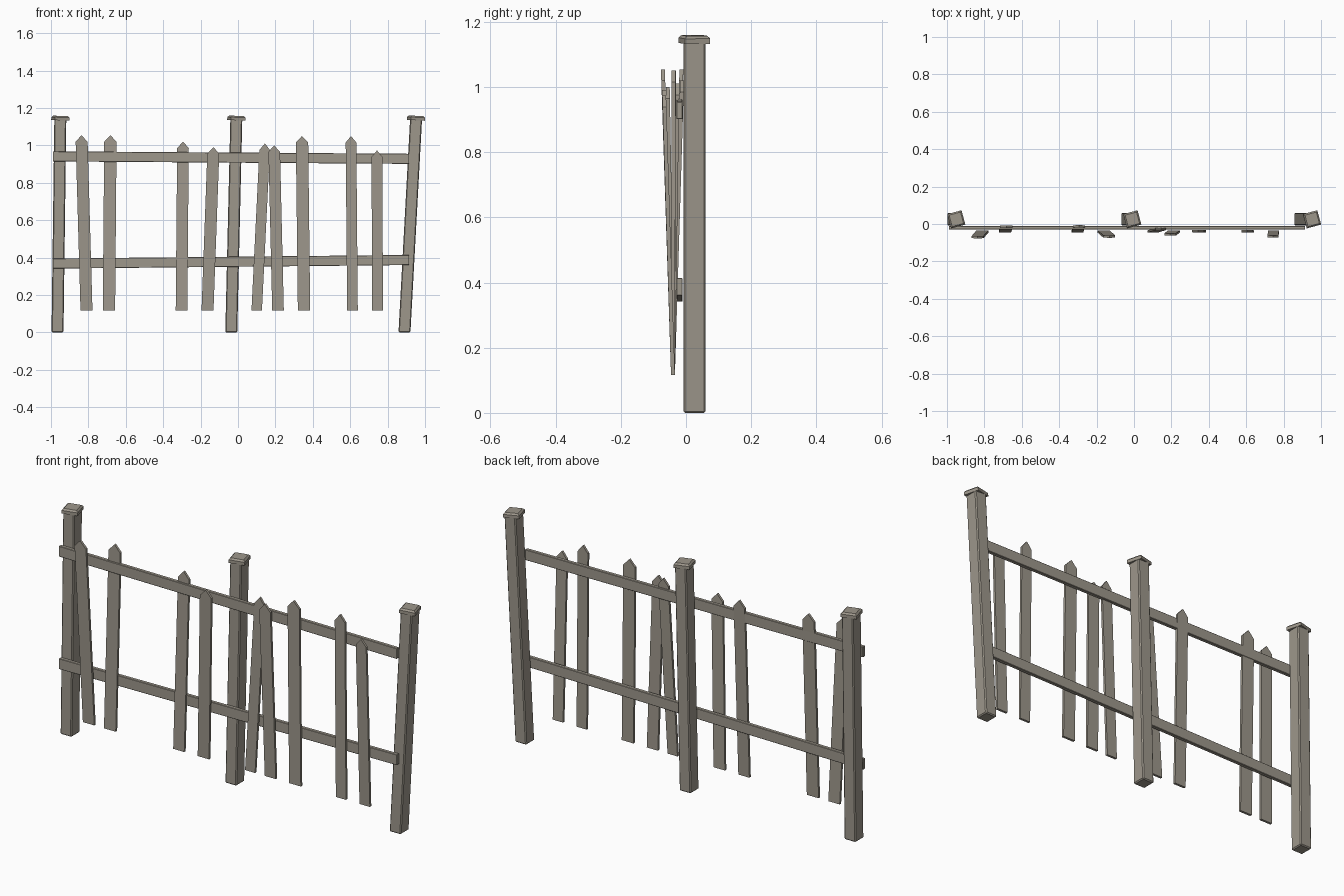
import bpy, bmesh, math
from mathutils import Matrix

if "Cube" in bpy.data.objects:
    bpy.data.objects.remove(bpy.data.objects["Cube"], do_unlink=True)

COLOUR = (0.34, 0.31, 0.26, 1)
wood = bpy.data.materials.new("weathered_wood")
wood.use_nodes = True
wood.diffuse_color = COLOUR
bsdf = wood.node_tree.nodes["Principled BSDF"]
bsdf.inputs["Base Color"].default_value = COLOUR
bsdf.inputs["Roughness"].default_value = 0.9


def finish(name, bm, bevel=0):
    bmesh.ops.recalc_face_normals(bm, faces=bm.faces)
    mesh = bpy.data.meshes.new(name)
    bm.to_mesh(mesh)
    bm.free()
    mesh.materials.append(wood)
    obj = bpy.data.objects.new(name, mesh)
    bpy.context.collection.objects.link(obj)
    if bevel:
        mod = obj.modifiers.new("worn_edges", "BEVEL")
        mod.width = bevel
        mod.segments = 1
    return obj


def slab(name, outline, thickness, bevel=0):
    """Board with an (x, y, z) outline, thickened evenly along y."""
    bm = bmesh.new()
    front = [bm.verts.new((x, y - thickness / 2, z)) for x, y, z in outline]
    back = [bm.verts.new((x, y + thickness / 2, z)) for x, y, z in outline]
    bm.faces.new(front)
    bm.faces.new(back[::-1])
    n = len(outline)
    for i in range(n):
        j = (i + 1) % n
        bm.faces.new((front[i], back[i], back[j], front[j]))
    return finish(name, bm, bevel)


# Leaning posts with twisted, chamfered caps
POST_Y, POST_HALF, POST_TOP = 0.026, 0.032, 1.14
posts = {"right": (-0.965, -0.95), "middle": (-0.036, -0.009), "left": (0.89, 0.952)}
for side, (low, high) in posts.items():
    outline = [(low - POST_HALF, POST_Y, 0), (low + POST_HALF, POST_Y, 0),
               (high + POST_HALF, POST_Y, POST_TOP), (high - POST_HALF, POST_Y, POST_TOP)]
    slab(side + "_post", outline, 0.068, 0.005)

    bm = bmesh.new()
    bmesh.ops.create_cube(bm, size=1, matrix=Matrix.Diagonal((0.079, 0.079, 0.024, 1)))
    top = [e for e in bm.edges if all(v.co.z > 0 for v in e.verts)]
    bmesh.ops.bevel(bm, geom=top, offset=0.008, segments=1, affect="EDGES")
    lean = math.atan2(high - low, POST_TOP)
    bm.transform(Matrix.Translation((high, 0.025, 1.146))
                 @ Matrix.Rotation(lean, 4, "Y")
                 @ Matrix.Rotation(math.radians(15), 4, "Z"))
    finish(side + "_post_cap", bm)

# Two slightly sloping rails, given by the height of each end
for name, z0, z1 in (("upper_rail", 0.941, 0.928), ("lower_rail", 0.368, 0.387)):
    h, y, x0, x1 = 0.027, -0.02, -0.99, 0.915
    slab(name, [(x0, y, z0 - h), (x1, y, z1 - h), (x1, y, z1 + h), (x0, y, z0 + h)],
         0.019, 0.002)

# Pointed pickets: foot x, tip x, tip y, tip z, width
pickets = [
    (-0.81, -0.837, -0.071, 1.054, 0.064),
    (-0.69, -0.682, -0.014, 1.054, 0.066),
    (-0.302, -0.294, -0.012, 1.02, 0.062),
    (-0.163, -0.131, -0.068, 0.99, 0.064),
    (0.10, 0.144, -0.026, 1.01, 0.056),
    (0.214, 0.193, -0.056, 1.0, 0.062),
    (0.353, 0.342, -0.037, 1.05, 0.066),
    (0.612, 0.604, -0.038, 1.05, 0.057),
    (0.746, 0.743, -0.067, 0.973, 0.058),
]
FOOT_Y, FOOT_Z, POINT = -0.04, 0.117, 0.035
for i, (foot, tip, tip_y, tip_z, width) in enumerate(pickets, 1):
    t = 1 - POINT / (tip_z - FOOT_Z)
    sx, sy, sz = foot + (tip - foot) * t, FOOT_Y + (tip_y - FOOT_Y) * t, tip_z - POINT
    w = width / 2
    slab(f"picket_{i}", [(foot - w, FOOT_Y, FOOT_Z), (foot + w, FOOT_Y, FOOT_Z),
                         (sx + w, sy, sz), (tip, tip_y, tip_z), (sx - w, sy, sz)], 0.012)
